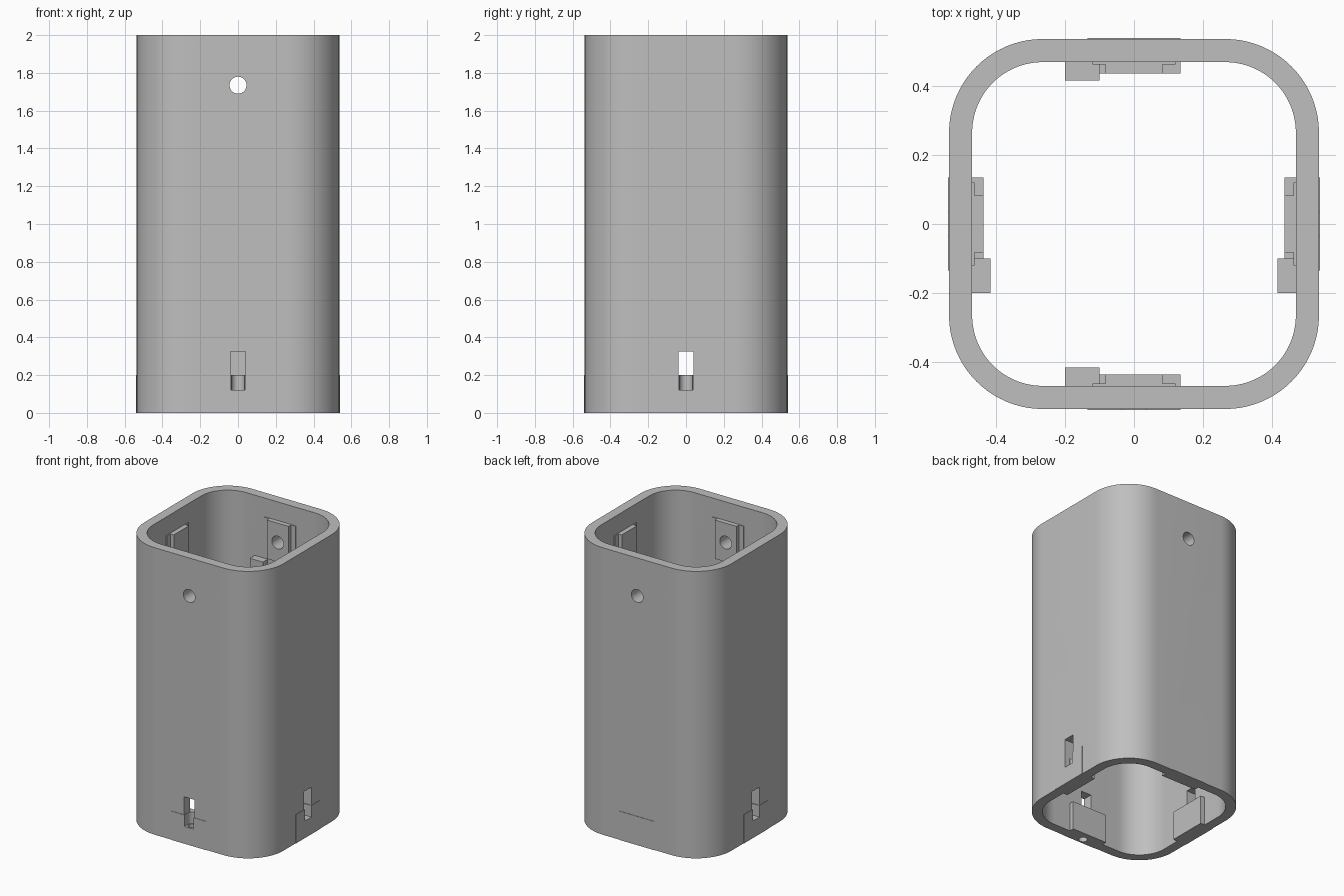
import bpy, bmesh, math
from mathutils import Matrix, Vector

cube = bpy.data.objects.get("Cube")
if cube:
    bpy.data.objects.remove(cube, do_unlink=True)

grey = bpy.data.materials.new("plain_grey")
grey.use_nodes = True
grey.diffuse_color = (0.52, 0.52, 0.52, 1)
grey.node_tree.nodes["Principled BSDF"].inputs["Base Color"].default_value = (0.52, 0.52, 0.52, 1)

HEIGHT, OUTER, INNER, CENTRE = 2.0, 0.537, 0.47, 0.265
HOLE_Z = 1.735
SIDES = {"front": 0, "left": 90, "back": 180, "right": 270}


def make(name, bm):
    bmesh.ops.recalc_face_normals(bm, faces=bm.faces)
    mesh = bpy.data.meshes.new(name)
    bm.to_mesh(mesh)
    bm.free()
    mesh.materials.append(grey)
    obj = bpy.data.objects.new(name, mesh)
    bpy.context.collection.objects.link(obj)
    return obj


def prism(name, half, z0, z1):
    """Upright rounded square; every corner arc shares one centre distance."""
    bm = bmesh.new()
    radius, steps = half - CENTRE, 20
    ring = []
    for corner in range(4):
        mid = math.pi / 4 + corner * math.pi / 2
        cx, cy = (math.copysign(CENTRE, f(mid)) for f in (math.cos, math.sin))
        for i in range(steps + 1):
            a = corner * math.pi / 2 + i / steps * math.pi / 2
            ring.append(bm.verts.new((cx + radius * math.cos(a), cy + radius * math.sin(a), z0)))
    face = bm.faces.new(ring)
    ext = bmesh.ops.extrude_face_region(bm, geom=[face], use_keep_orig=True)
    top = [v for v in ext["geom"] if isinstance(v, bmesh.types.BMVert)]
    bmesh.ops.translate(bm, verts=top, vec=(0, 0, z1 - z0))
    return make(name, bm)


def box(name, x, depth, z, turn=0):
    """Box on the front wall, turned to a side; depth is distance from the axis."""
    bm = bmesh.new()
    bmesh.ops.create_cube(bm, size=1)
    size = Vector((x[1] - x[0], depth[1] - depth[0], z[1] - z[0]))
    mid = Vector((sum(x) / 2, -sum(depth) / 2, sum(z) / 2))
    bm.transform(Matrix.Rotation(math.radians(turn), 4, "Z")
                 @ Matrix.Translation(mid) @ Matrix.Diagonal(size).to_4x4())
    return make(name, bm)


def cylinder(name, radius, length, matrix):
    bm = bmesh.new()
    bmesh.ops.create_cone(bm, cap_ends=True, segments=32, radius1=radius,
                          radius2=radius, depth=length)
    bm.transform(matrix)
    return make(name, bm)


def combine(target, tool, operation, keep=False):
    mod = target.modifiers.new("combine", "BOOLEAN")
    mod.operation, mod.solver, mod.object = operation, "EXACT", tool
    bpy.context.view_layer.update()
    evaluated = target.evaluated_get(bpy.context.evaluated_depsgraph_get())
    mesh = bpy.data.meshes.new_from_object(evaluated)
    target.modifiers.clear()
    target.data = mesh
    if not keep:
        bpy.data.objects.remove(tool, do_unlink=True)


def smooth(obj):
    bpy.ops.object.select_all(action="DESELECT")
    obj.select_set(True)
    bpy.context.view_layer.objects.active = obj
    bpy.ops.object.shade_smooth_by_angle(angle=math.radians(30))


# Hollow rounded-square sleeve
sleeve = prism("sleeve", OUTER, 0, HEIGHT)
combine(sleeve, prism("bore", INNER, -0.1, HEIGHT + 0.1), "DIFFERENCE")

# Thickened screw mounts with window slots and vertical bores
for turn in SIDES.values():
    rot = Matrix.Rotation(math.radians(turn), 4, "Z")
    pocket_axis = rot @ Matrix.Translation((0, -0.502, 0.165))
    screw_axis = rot @ Matrix.Translation((0, -0.502, 0.04))
    combine(sleeve, box("mount", (-0.135, 0.135), (0.437, 0.54), (0, 0.2), turn), "UNION")
    combine(sleeve, box("window", (-0.04, 0.04), (0.42, 0.58), (0.2, 0.325), turn), "DIFFERENCE")
    combine(sleeve, box("pocket", (-0.036, 0.036), (0.5, 0.58), (0.12, 0.21), turn), "DIFFERENCE")
    combine(sleeve, cylinder("pocket_back", 0.035, 0.09, pocket_axis), "DIFFERENCE")
    combine(sleeve, cylinder("screw_bore", 0.028, 0.2, screw_axis), "DIFFERENCE")

# Cross hole through front and back walls
cross = cylinder("cross_hole_cutter", 0.045, 2,
                 Matrix.Translation((0, 0, HOLE_Z)) @ Matrix.Rotation(math.pi / 2, 4, "X"))
combine(sleeve, cross, "DIFFERENCE", keep=True)

# Stepped inner rails near the top, and stop blocks below them
for side, turn in SIDES.items():
    flange = box(side + "_rail_flange", (-0.12, 0.12), (0.463, INNER), (1.6, 1.87), turn)
    rail = box(side + "_rail", (-0.083, 0.083), (0.437, 0.463), (1.6, 1.87), turn)
    if side in ("front", "back"):
        for part in (flange, rail):
            combine(part, cross, "DIFFERENCE", keep=True)
            smooth(part)
    # Blocks sit toward -x on front and back, toward -y on left and right
    x = (-0.2, -0.1) if side in ("front", "left") else (0.1, 0.2)
    box(side + "_stop_block", x, (0.417, INNER), (1.43, 1.58), turn)

bpy.data.objects.remove(cross, do_unlink=True)
smooth(sleeve)
